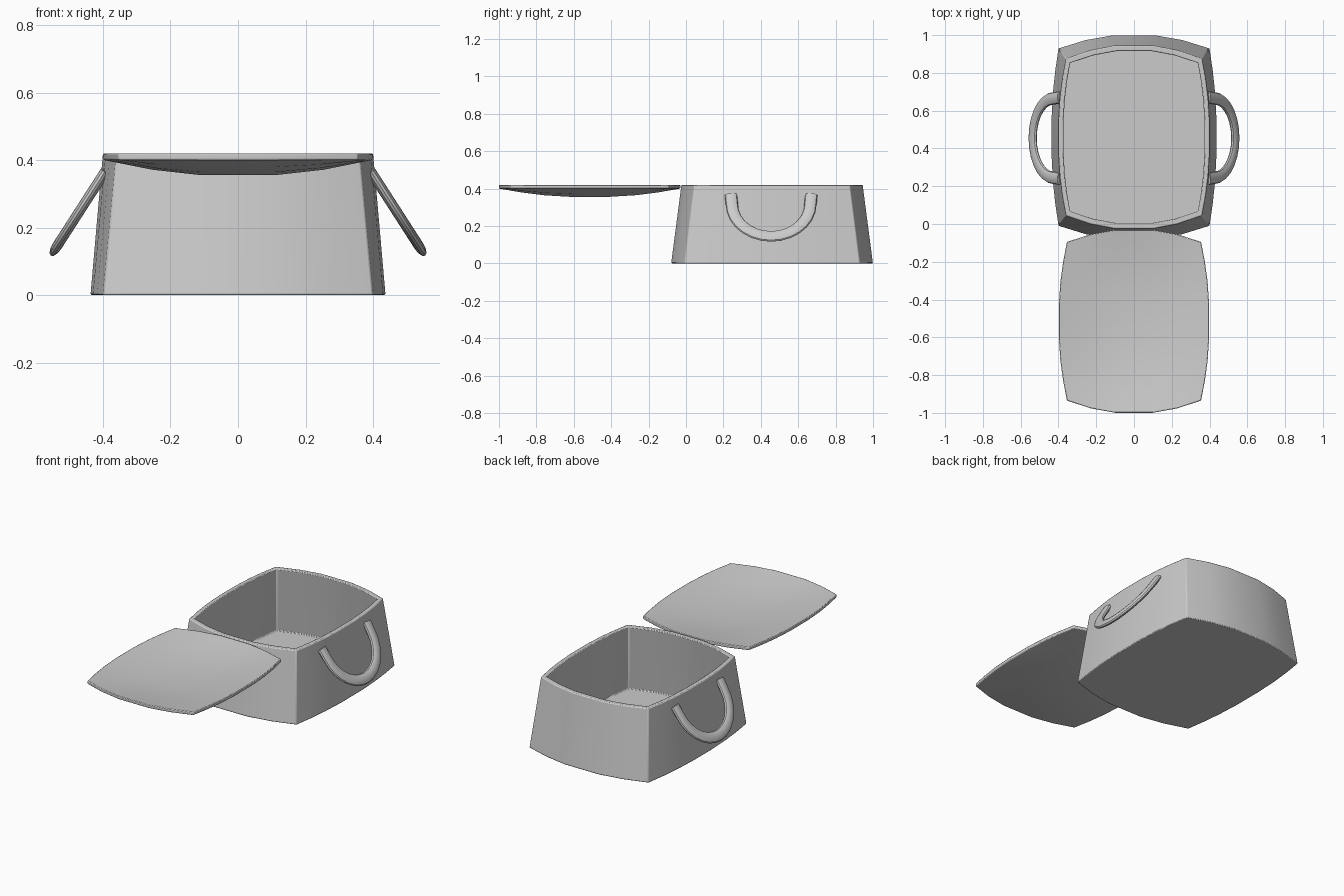
import bpy, bmesh, math
from mathutils import Vector

if "Cube" in bpy.data.objects:
    bpy.data.objects.remove(bpy.data.objects["Cube"])

US = [-1, -0.64, -0.28, 0.28, 0.64, 1]
VS = [-1, -0.75, -0.5, -0.2, 0.2, 0.5, 0.75, 1]


def bulge(t):
    return min(1, (1 - t * t) / 0.93)


def pillow(u, v, cx, cy, mx, my):
    """Point in a rectangle whose four sides bow outwards."""
    return (u * (cx + (mx - cx) * bulge(v)), v * (cy + (my - cy) * bulge(u)))


def finish(bm, name, bevel=0):
    bmesh.ops.recalc_face_normals(bm, faces=bm.faces)
    me = bpy.data.meshes.new(name)
    bm.to_mesh(me)
    bm.free()
    ob = bpy.data.objects.new(name, me)
    bpy.context.collection.objects.link(ob)
    bpy.ops.object.select_all(action='DESELECT')
    ob.select_set(True)
    bpy.context.view_layer.objects.active = ob
    bpy.ops.object.shade_smooth_by_angle(angle=math.radians(35))
    if bevel:
        b = ob.modifiers.new("soft_edges", 'BEVEL')
        b.width, b.segments, b.limit_method = bevel, 2, 'ANGLE'
        b.angle_limit = math.radians(40)
    return ob


def loft(bm, rings):
    """Skin closed rings and cap both ends."""
    loops = [[bm.verts.new(p) for p in r] for r in rings]
    n = len(loops[0])
    for a, b in zip(loops, loops[1:]):
        for i in range(n):
            j = (i + 1) % n
            bm.faces.new((a[i], a[j], b[j], b[i]))
    bm.faces.new(loops[0])
    bm.faces.new(loops[-1])


# Open tapered box: outer wall, rim, inner wall, floor
def outline(z, *dims):
    uv = [(u, -1) for u in US[:-1]] + [(1, v) for v in VS[:-1]]
    uv += [(-u, -v) for u, v in uv]
    pts = [pillow(u, v, *dims) for u, v in uv]
    return [(x, y + 0.46, z) for x, y in pts]


bm = bmesh.new()
loft(bm, [outline(0.0, 0.40, 0.47, 0.437, 0.54),
          outline(0.42, 0.36, 0.415, 0.40, 0.485),
          outline(0.42, 0.338, 0.392, 0.373, 0.455),
          outline(0.015, 0.376, 0.445, 0.41, 0.51)])
finish(bm, "box", 0.005)

# Dished lid lying open in front of the box
bm = bmesh.new()
grid = []
for v in VS:
    row = []
    for u in US:
        x, y = pillow(u, v, 0.355, 0.42, 0.398, 0.485)
        row.append(bm.verts.new((x, y - 0.515, 0.42 - 0.045 * bulge(u) * bulge(v))))
    grid.append(row)
faces = [bm.faces.new((grid[j][i], grid[j][i + 1], grid[j + 1][i + 1], grid[j + 1][i]))
         for j in range(len(VS) - 1) for i in range(len(US) - 1)]
ret = bmesh.ops.extrude_face_region(bm, geom=faces)
for e in ret["geom"]:
    if isinstance(e, bmesh.types.BMVert):
        e.co.z -= 0.02
bm.faces.ensure_lookup_table()
finish(bm, "lid", 0.004)


# U-shaped strap handles, tilted away from the side walls
def handle(side, name):
    out = Vector((0.145, 0, -0.225)).normalized()   # direction down the handle
    normal = Vector((0.225, 0, 0.145)).normalized()
    N = 14
    path = [(-0.215, 0.0)]
    for i in range(N + 1):
        a = math.pi * i / N
        path.append((-0.21 * math.cos(a), 0.06 + 0.205 * math.sin(a)))
    path.append((0.215, 0.0))
    rings = []
    for k, (s, d) in enumerate(path):
        p0, p1 = path[max(k - 1, 0)], path[min(k + 1, len(path) - 1)]
        t = Vector((p1[0] - p0[0], p1[1] - p0[1])).normalized()
        across = Vector((0, -t.y, 0)) + out * t.x
        c = Vector((0.393, 0.455, 0.367)) + Vector((0, s, 0)) + out * d
        ring = []
        for m in range(12):
            a = 2 * math.pi * m / 12
            p = c + across * 0.033 * math.cos(a) + normal * 0.015 * math.sin(a)
            ring.append((p.x * side, p.y, p.z))
        rings.append(ring)
    bm = bmesh.new()
    loft(bm, rings)
    finish(bm, name)


handle(1, "right_handle")
handle(-1, "left_handle")
